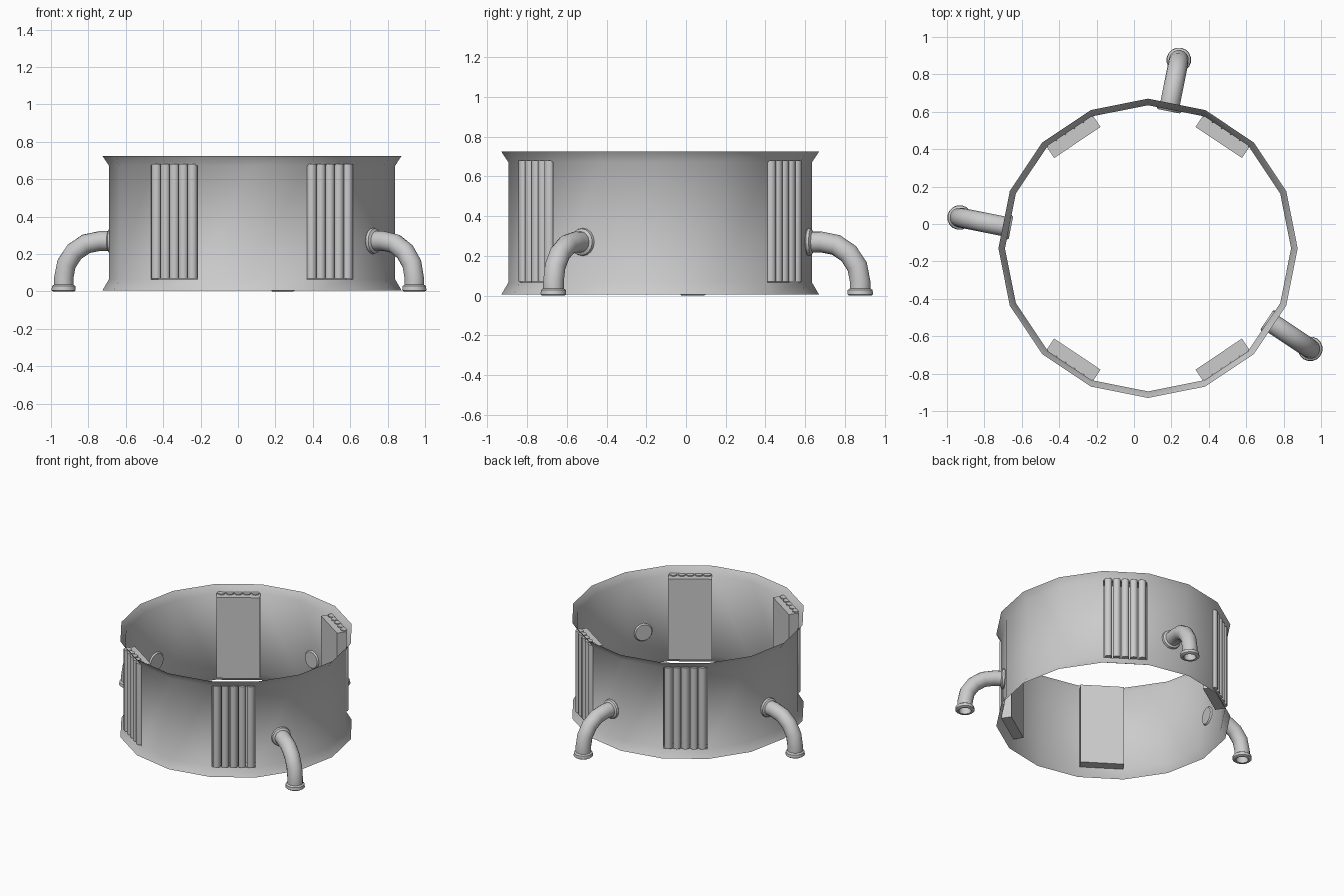
import bpy, bmesh, math
from mathutils import Vector, Matrix

if "Cube" in bpy.data.objects:
    bpy.data.objects.remove(bpy.data.objects["Cube"])

CENTRE = Vector((0.075, -0.13, 0))
SIDES = 16
WALL_R = 0.765
APOTHEM = WALL_R * math.cos(math.pi / SIDES)
PANEL_SIDES = (2, 5, 10, 13)      # wall segments that carry ribbed recesses
Z_LOW, Z_HIGH = 0.065, 0.672


def finish(bm, name, angle=40):
    bmesh.ops.recalc_face_normals(bm, faces=bm.faces)
    me = bpy.data.meshes.new(name)
    bm.to_mesh(me)
    bm.free()
    ob = bpy.data.objects.new(name, me)
    bpy.context.collection.objects.link(ob)
    bpy.ops.object.select_all(action='DESELECT')
    ob.select_set(True)
    bpy.context.view_layer.objects.active = ob
    bpy.ops.object.shade_smooth_by_angle(angle=math.radians(angle))
    return ob


def skin(bm, rings):
    """Bridge consecutive closed rings of vertices."""
    faces = []
    for a, b in zip(rings, rings[1:]):
        n = len(a)
        faces.append([bm.faces.new((a[i], a[(i + 1) % n], b[(i + 1) % n], b[i]))
                      for i in range(n)])
    return faces


def side_axes(side):
    a = (side + 0.5) * 2 * math.pi / SIDES
    return (Vector((math.cos(a), math.sin(a), 0)),
            Vector((-math.sin(a), math.cos(a), 0)))


# Flared ring wall with inward box recesses
bm = bmesh.new()
profile = [(0.80, 0.005), (WALL_R, Z_LOW), (WALL_R, Z_HIGH), (0.80, 0.725)]
rings = []
for r, z in profile:
    rings.append([bm.verts.new(CENTRE + Vector((r * math.cos(2 * math.pi * i / SIDES),
                                                r * math.sin(2 * math.pi * i / SIDES), z)))
                  for i in range(SIDES)])
wall = skin(bm, rings)[1]
for s in PANEL_SIDES:
    out, _ = side_axes(s)
    old = list(wall[s].verts)
    new = [bm.verts.new(v.co - out * 0.07) for v in old]
    bm.faces.remove(wall[s])
    skin(bm, [old, new])
    bm.faces.new(new)
finish(bm, "ring_wall")

# Five upright ribs in every recess
for k, s in enumerate(PANEL_SIDES):
    out, side = side_axes(s)
    bm = bmesh.new()
    h = 0.61
    for j in range(-2, 3):
        p = CENTRE + out * (APOTHEM - 0.003) + side * (j * 0.058)
        p.z = 0.07 + h / 2
        bmesh.ops.create_cone(bm, cap_ends=True, segments=12, radius1=0.027, radius2=0.027,
                              depth=h, matrix=Matrix.Translation(p))
    finish(bm, f"rib_panel_{k + 1}")

# Elbow pipes: stations of (distance out, height, tilt, radius)
BEND, AXIS_Z, FOOT_D = 0.2, 0.27, 1.02
down = math.pi / 2
stations = [(APOTHEM - 0.01, AXIS_Z, 0, 0.06), (APOTHEM + 0.004, AXIS_Z, 0, 0.07),
            (APOTHEM + 0.018, AXIS_Z, 0, 0.067), (APOTHEM + 0.026, AXIS_Z, 0, 0.053)]
for i in range(5):
    a = down * i / 4
    stations.append((FOOT_D - BEND + BEND * math.sin(a),
                     AXIS_Z - BEND + BEND * math.cos(a), a, 0.053))
stations += [(FOOT_D, z, down, r) for z, r in
             ((0.036, 0.053), (0.028, 0.064), (0.006, 0.066), (0, 0.058), (0, 0.042), (0.06, 0.042))]

for name, s in (("back_pipe", 3), ("left_pipe", 7), ("right_pipe", 14)):
    out, side = side_axes(s)
    bm = bmesh.new()
    rings = []
    for d, z, a, r in stations:
        c = CENTRE + out * d + side * 0.035 + Vector((0, 0, z))
        n = out * math.sin(a) + Vector((0, 0, math.cos(a)))
        rings.append([bm.verts.new(c + side * (r * math.cos(t)) + n * (r * math.sin(t)))
                      for t in (2 * math.pi * i / 16 for i in range(16))])
    skin(bm, rings)
    bm.faces.new(rings[0])
    bm.faces.new(rings[-1])
    finish(bm, name)
